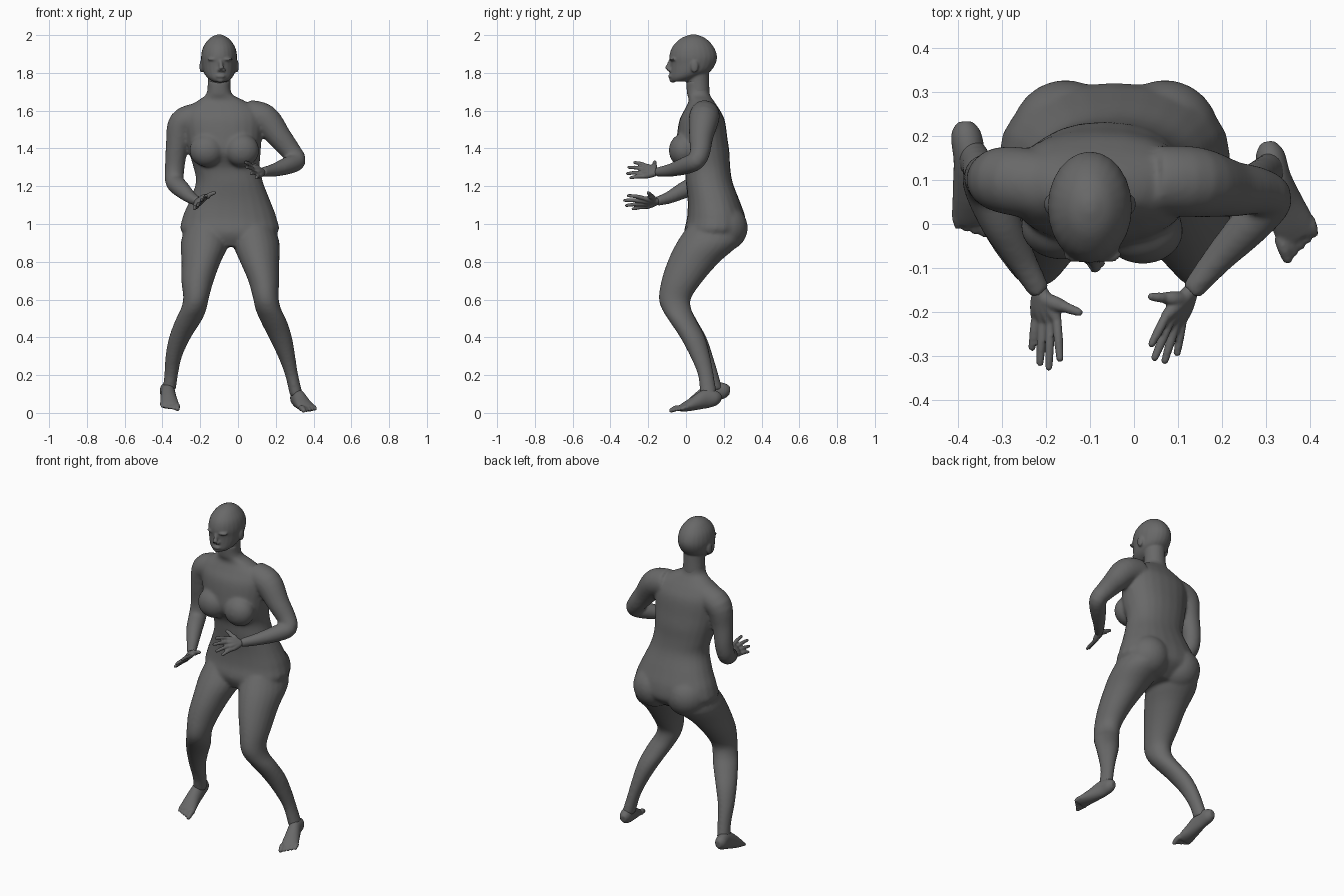
import bpy, bmesh, math
from mathutils import Vector, Matrix

cube = bpy.data.objects.get("Cube")
if cube:
    bpy.data.objects.remove(cube, do_unlink=True)

clay = bpy.data.materials.new("dark_grey_clay")
clay.use_nodes = True
GREY = (0.14, 0.14, 0.14, 1)
clay.diffuse_color = GREY
clay.node_tree.nodes["Principled BSDF"].inputs["Base Color"].default_value = GREY

SEGMENTS = 24
STEPS = 4
UP = Vector((0, 0, 1))
BACK = Vector((0, 1, 0))


def spline(rows):
    """Smooth the section list with a Catmull-Rom curve through every row."""
    rows = [Vector(r) for r in rows]
    result = []
    for i in range(len(rows) - 1):
        before, start = rows[max(i - 1, 0)], rows[i]
        end, after = rows[i + 1], rows[min(i + 2, len(rows) - 1)]
        for s in range(STEPS):
            t = s / STEPS
            m0, m1 = (end - before) / 2, (after - start) / 2
            result.append(start * (2*t**3 - 3*t**2 + 1) + m0 * (t**3 - 2*t**2 + t)
                          + end * (3*t**2 - 2*t**3) + m1 * (t**3 - t**2))
    return result + [rows[-1]]


def loft(bm, rows, level=False, ref=UP, square=1.0):
    """Skin elliptical sections (x, y, z, side radius, other radius)."""
    rows = spline(rows)
    centres = [Vector(r[:3]) for r in rows]
    rings = []
    for i, row in enumerate(rows):
        side, other = Vector((1, 0, 0)), BACK
        if not level:
            along = (centres[min(i + 1, len(rows) - 1)] - centres[max(i - 1, 0)]).normalized()
            side = along.cross(ref).normalized()
            other = side.cross(along)
        ring = []
        for k in range(SEGMENTS):
            a = math.tau * k / SEGMENTS
            c, s = math.cos(a), math.sin(a)
            c = math.copysign(abs(c) ** square, c)
            s = math.copysign(abs(s) ** square, s)
            ring.append(bm.verts.new(centres[i] + side * c * row[3] + other * s * row[4]))
        rings.append(ring)
    for low, high in zip(rings, rings[1:]):
        for k in range(SEGMENTS):
            n = (k + 1) % SEGMENTS
            bm.faces.new((low[k], low[n], high[n], high[k]))
    bm.faces.new(rings[0][::-1])
    bm.faces.new(rings[-1])


def tube(bm, rows, ref=BACK):
    """Round limb through rows of (x, y, z, radius)."""
    loft(bm, [(*r, r[3]) for r in rows], ref=ref)


def ball(bm, centre, radii):
    place = Matrix.Translation(centre) @ Matrix.Diagonal((*radii, 1))
    bmesh.ops.create_uvsphere(bm, u_segments=24, v_segments=16, radius=1, matrix=place)


def digit(bm, start, end, radius):
    """Finger or toe with a rounded tip."""
    start, end = Vector(start), Vector(end)
    mid = start.lerp(end, 0.5) + UP * radius * 0.3
    tube(bm, [(*start, radius), (*mid, radius), (*end, radius * 0.8)], ref=UP)
    ball(bm, end, [radius * 0.8] * 3)


def finish(name, bm, voxel, smooth):
    """Fuse the overlapping pieces into one smooth skin."""
    bmesh.ops.recalc_face_normals(bm, faces=bm.faces)
    mesh = bpy.data.meshes.new(name)
    bm.to_mesh(mesh)
    bm.free()
    obj = bpy.data.objects.new(name, mesh)
    bpy.context.collection.objects.link(obj)
    bpy.context.view_layer.objects.active = obj
    fuse = obj.modifiers.new("fuse", 'REMESH')
    fuse.mode, fuse.voxel_size = 'VOXEL', voxel
    soften = obj.modifiers.new("soften", 'SMOOTH')
    soften.factor, soften.iterations = 0.5, smooth
    for mod in ("fuse", "soften"):
        bpy.ops.object.modifier_apply(modifier=mod)
    obj.data.materials.clear()
    obj.data.materials.append(clay)
    obj.data.polygons.foreach_set("use_smooth", [True] * len(obj.data.polygons))
    return obj


# Torso: neck down to the pelvis
body = bmesh.new()
loft(body, [(-.1, .06, 1.76, .06, .06), (-.1, .065, 1.69, .067, .06),
            (-.09, .08, 1.655, .12, .065), (-.085, .085, 1.61, .19, .09),
            (-.08, .085, 1.55, .21, .12), (-.075, .085, 1.45, .2, .135),
            (-.07, .09, 1.38, .19, .14), (-.06, .112, 1.3, .176, .122),
            (-.045, .123, 1.22, .178, .124), (-.043, .147, 1.12, .215, .138),
            (-.045, .16, 1.03, .25, .155), (-.043, .15, .95, .25, .16),
            (-.04, .12, .88, .1, .1)], level=True, square=0.9)
for x, y in ((-.165, -.005), (.02, -.015)):          # breasts
    ball(body, (x, y, 1.39), (.092, .076, .088))
for x in (-.155, .07):                               # buttocks
    ball(body, (x, .2, .98), (.125, .127, .125))

# Legs: hip to ankle
loft(body, [(-.165, .15, .99, .11, .14), (-.175, .118, .9, .128, .168),
            (-.195, .04, .8, .104, .138), (-.214, -.02, .7, .086, .11),
            (-.222, -.058, .61, .068, .086), (-.235, -.05, .55, .068, .078),
            (-.262, -.015, .49, .07, .073), (-.307, .042, .4, .058, .066),
            (-.34, .09, .3, .044, .053), (-.354, .13, .2, .036, .043),
            (-.365, .15, .12, .036, .045)], level=True)
loft(body, [(.08, .15, .99, .11, .14), (.095, .118, .9, .125, .168),
            (.115, .04, .8, .104, .138), (.136, -.02, .7, .082, .11),
            (.147, -.058, .61, .068, .086), (.16, -.05, .55, .068, .078),
            (.187, -.018, .49, .07, .073), (.224, .035, .4, .062, .066),
            (.257, .075, .3, .046, .053), (.284, .105, .2, .035, .042),
            (.31, .12, .09, .035, .045)], level=True)

# Arms: shoulder, elbow, wrist
tube(body, [(-.22, .09, 1.56, .08), (-.295, .1, 1.53, .076), (-.322, .1, 1.42, .06),
            (-.335, .105, 1.3, .052), (-.335, .08, 1.225, .05), (-.3, 0, 1.185, .046),
            (-.25, -.09, 1.14, .033), (-.212, -.155, 1.12, .025)], ref=Vector((1, 0, 0)))
tube(body, [(.05, .1, 1.58, .078), (.14, .095, 1.555, .08), (.22, .08, 1.46, .064),
            (.28, .075, 1.385, .054), (.312, .055, 1.335, .048), (.265, 0, 1.31, .047),
            (.19, -.08, 1.285, .035), (.128, -.155, 1.275, .025)], ref=UP)
finish("body", body, 0.009, 8)

# Head with nose, brow, lips and ears
head = bmesh.new()
loft(head, [(-.1, .04, 2.003, .012, .015), (-.1, .038, 1.983, .05, .065),
            (-.1, .037, 1.94, .083, .108), (-.1, .038, 1.89, .095, .126),
            (-.1, .035, 1.845, .092, .12), (-.099, .02, 1.805, .084, .105),
            (-.097, -.01, 1.775, .066, .076), (-.095, -.035, 1.755, .04, .045)], level=True)
loft(head, [(-.1, .05, 1.84, .065, .07), (-.1, .062, 1.76, .06, .06),
            (-.1, .068, 1.68, .064, .058)], level=True)
tube(head, [(-.093, -.083, 1.865, .009), (-.09, -.092, 1.84, .011), (-.087, -.1, 1.82, .015)])
ball(head, (-.092, -.08, 1.782), (.026, .016, .011))
ball(head, (-.093, -.07, 1.762), (.022, .018, .014))
for side in (-1, 1):
    ball(head, (-.095 + side * .036, -.068, 1.872), (.03, .02, .009))
    ball(head, (-.087 + side * .012, -.088, 1.815), (.01, .012, .009))
    ball(head, (-.1 + side * .093, .045, 1.835), (.011, .021, .034))
finish("head", head, 0.006, 3)


# Hands: palm, four fingers and a thumb
def hand(name, wrist, knuckles, tips, thumb):
    bm = bmesh.new()
    wrist = Vector(wrist)
    for knuckle, tip in zip(knuckles, tips):
        knuckle = Vector(knuckle)
        tube(bm, [(*wrist, .017), (*wrist.lerp(knuckle, 0.6), .017), (*knuckle, .0125)], ref=UP)
        digit(bm, knuckle, tip, .0105)
    base = wrist.lerp(Vector(knuckles[0]), 0.35)
    digit(bm, base, base.lerp(Vector(thumb), 0.55), .017)
    digit(bm, base.lerp(Vector(thumb), 0.45), thumb, .0115)
    finish(name, bm, 0.0045, 2)


hand("right_hand", (-.214, -.15, 1.12),
     [(-.175, -.215, 1.135), (-.19, -.222, 1.12), (-.207, -.22, 1.105), (-.222, -.21, 1.09)],
     [(-.168, -.305, 1.15), (-.193, -.325, 1.125), (-.213, -.315, 1.098), (-.231, -.28, 1.08)],
     (-.125, -.2, 1.165))
hand("left_hand", (.13, -.15, 1.275),
     [(.072, -.21, 1.308), (.082, -.22, 1.29), (.095, -.225, 1.27), (.11, -.215, 1.252)],
     [(.04, -.272, 1.325), (.047, -.303, 1.3), (.07, -.31, 1.267), (.098, -.292, 1.245)],
     (.04, -.165, 1.328))


# Feet: heel, arch and five toes fanned across the ball
def foot(name, rows, inner):
    bm = bmesh.new()
    loft(bm, rows)
    ball_of_foot = Vector(rows[-1][:3])
    along = (ball_of_foot - Vector(rows[1][:3])).normalized()
    across = along.cross(UP).normalized() * inner
    for i in range(5):
        start = ball_of_foot + across * (.036 - i * .019) - along * (.012 + i * .005)
        reach = .052 - i * .004
        radius = .0155 if i == 0 else .0115
        end = start + along * reach
        end.z = max(end.z, radius * 0.85)
        digit(bm, start, end, radius)
    finish(name, bm, 0.005, 3)


foot("right_foot",
     [(-.383, .232, .118, .016, .02), (-.381, .205, .118, .034, .04), (-.372, .145, .11, .037, .052),
      (-.368, .08, .078, .043, .042), (-.363, .03, .05, .049, .028), (-.36, .005, .036, .046, .018)], -1)
foot("left_foot",
     [(.303, .185, .075, .016, .02), (.308, .158, .078, .033, .04), (.32, .105, .074, .036, .05),
      (.34, .05, .052, .042, .038), (.36, 0, .033, .048, .026), (.37, -.03, .022, .046, .017)], 1)
